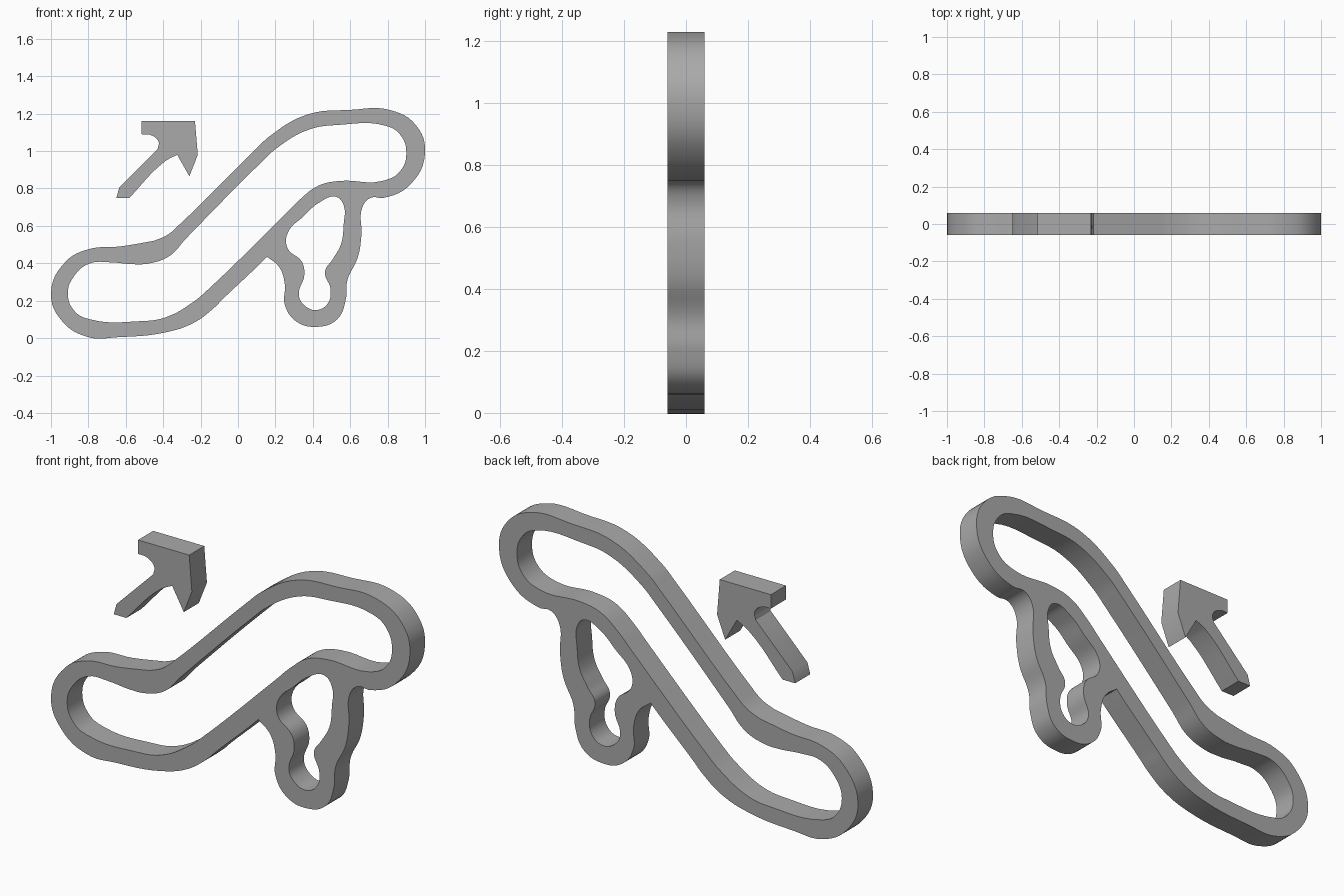
import bpy
import bmesh
import math

DEPTH = 0.12

if "Cube" in bpy.data.objects:
    bpy.data.objects.remove(bpy.data.objects["Cube"], do_unlink=True)


def make_material(name, colour):
    material = bpy.data.materials.new(name)
    material.use_nodes = True
    material.diffuse_color = colour
    shader = material.node_tree.nodes["Principled BSDF"]
    shader.inputs["Base Color"].default_value = colour
    shader.inputs["Roughness"].default_value = 0.6
    return material


def add_loop(curve, points, corners=()):
    """Add one closed outline; points are smooth unless listed as corners."""
    spline = curve.splines.new("BEZIER")
    spline.bezier_points.add(len(points) - 1)
    spline.use_cyclic_u = True
    for index, (x, z) in enumerate(points):
        point = spline.bezier_points[index]
        point.co = (x, z, 0)
        handle = "VECTOR" if index in corners else "AUTO"
        point.handle_left_type = point.handle_right_type = handle


def extrude_outline(name, loops, material):
    """Fill outlines (inner ones become holes), extrude and convert to mesh."""
    curve = bpy.data.curves.new(name, "CURVE")
    curve.dimensions = "2D"
    curve.fill_mode = "BOTH"
    curve.resolution_u = 6
    curve.extrude = DEPTH / 2
    for points, corners in loops:
        add_loop(curve, points, corners)
    part = bpy.data.objects.new(name, curve)
    bpy.context.collection.objects.link(part)
    part.rotation_euler.x = math.radians(90)

    bpy.ops.object.select_all(action="DESELECT")
    part.select_set(True)
    bpy.context.view_layer.objects.active = part
    bpy.ops.object.convert(target="MESH")
    part = bpy.context.view_layer.objects.active
    bpy.ops.object.transform_apply(location=False, rotation=True, scale=False)

    # Weld the caps to the walls
    mesh = bmesh.new()
    mesh.from_mesh(part.data)
    bmesh.ops.remove_doubles(mesh, verts=mesh.verts, dist=0.0005)
    bmesh.ops.recalc_face_normals(mesh, faces=mesh.faces)
    mesh.to_mesh(part.data)
    mesh.free()

    part.data.materials.clear()
    part.data.materials.append(material)
    bpy.ops.object.shade_smooth_by_angle(angle=math.radians(30))
    return part


grey = make_material("plain grey", (0.4, 0.4, 0.4, 1))

# Outer edge of the circuit, including the hanging side loop
outer_edge = [
    (-.45, .52), (-.63, .49), (-.8, .475), (-.92, .41), (-1, .24),
    (-.94, .09), (-.8, .005), (-.64, .005), (-.39, .03), (-.24, .08),
    (-.13, .16), (-.08, .21), (.1, .38), (.155, .435), (.22, .38), (.25, .29),
    (.25, .18), (.31, .09), (.42, .06), (.53, .1), (.575, .2),
    (.585, .31), (.64, .43), (.66, .55), (.665, .7), (.71, .75),
    (.78, .75), (.92, .82), (1, .99), (.95, 1.14), (.81, 1.22),
    (.6, 1.22), (.37, 1.195), (.17, 1.08), (.1, 1.015), (-.31, .61),
    (-.38, .55),
]

# Opening along the main lane
main_opening = [
    (-.47, .4), (-.56, .395), (-.68, .405), (-.79, .4), (-.87, .34),
    (-.91, .24), (-.87, .14), (-.79, .1), (-.53, .09), (-.39, .11),
    (-.23, .2), (-.16, .26), (.26, .67), (.33, .74), (.43, .815),
    (.54, .84), (.77, .84), (.865, .89), (.9, .99), (.865, 1.09),
    (.79, 1.135), (.54, 1.14), (.38, 1.115), (.2, 1.01), (.13, .945),
    (-.28, .53), (-.365, .44),
]

# Opening of the pinched side loop
side_opening = [
    (.565, .71), (.525, .755), (.435, .725), (.355, .655), (.265, .56),
    (.265, .48), (.34, .41), (.355, .34), (.325, .23), (.355, .175),
    (.42, .15), (.48, .185), (.495, .26), (.465, .355), (.505, .42),
    (.55, .5), (.565, .61),
]

extrude_outline("circuit", [(outer_edge, {0, 13}), (main_opening, ()),
                            (side_opening, ())], grey)

# Direction arrow floating beside the circuit
arrow_edge = [
    (-.515, 1.16), (-.23, 1.16), (-.215, .98), (-.26, .865), (-.325, .98),
    (-.39, .945), (-.58, .75), (-.65, .75), (-.635, .805), (-.43, 1.01),
    (-.425, 1.05), (-.465, 1.085), (-.515, 1.09),
]
arrow_corners = {0, 1, 2, 3, 4, 6, 7, 8, 9, 12}
extrude_outline("direction_arrow", [(arrow_edge, arrow_corners)], grey)
